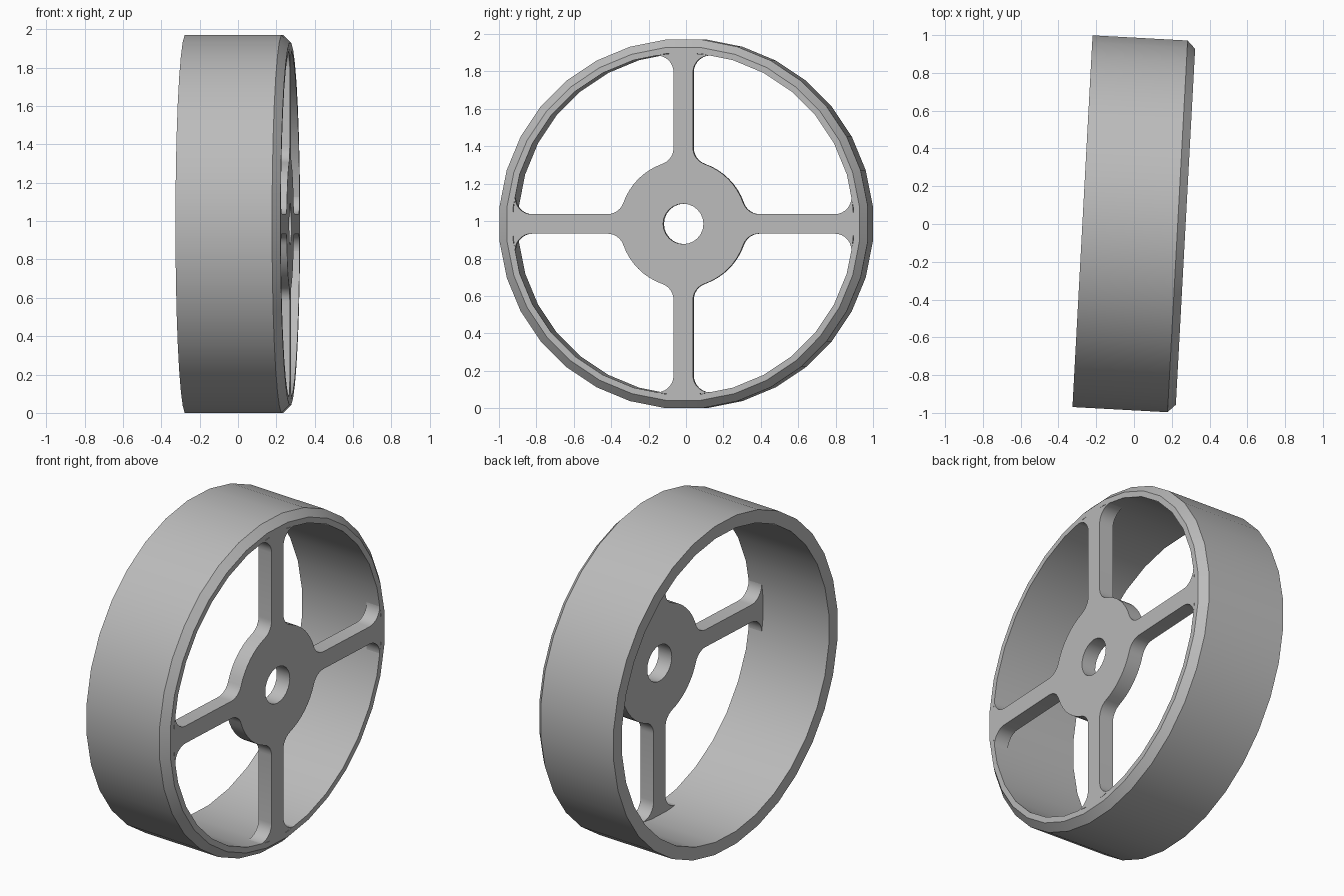
import bpy, bmesh
from math import sin, cos, pi, radians, sqrt, atan2

cube = bpy.data.objects.get("Cube")
if cube:
    bpy.data.objects.remove(cube, do_unlink=True)

HALF = 0.273          # half the wheel width
CENTRE_Z = 0.985
TURN = radians(-3.1)  # slight steer about the vertical
SIDES = 32

grey = bpy.data.materials.new("plain grey")
grey.use_nodes = True
grey.diffuse_color = (0.5, 0.5, 0.5, 1)
grey.node_tree.nodes["Principled BSDF"].inputs["Base Color"].default_value = (0.5, 0.5, 0.5, 1)


def finish(name, bm):
    bmesh.ops.recalc_face_normals(bm, faces=bm.faces)
    mesh = bpy.data.meshes.new(name)
    bm.to_mesh(mesh)
    bm.free()
    mesh.materials.append(grey)
    obj = bpy.data.objects.new(name, mesh)
    bpy.context.collection.objects.link(obj)
    obj.location.z = CENTRE_Z
    obj.rotation_euler.z = TURN
    bpy.ops.object.select_all(action='DESELECT')
    obj.select_set(True)
    bpy.context.view_layer.objects.active = obj
    bpy.ops.object.shade_smooth_by_angle(angle=radians(30))


def arc(cu, cv, r, start, end, steps):
    return [(cu + r * cos(start + (end - start) * i / steps),
             cv + r * sin(start + (end - start) * i / steps)) for i in range(steps + 1)]


# Rim: profile of (axial position, radius) turned about the axle
profile = [(-HALF, 0.915), (-HALF, 0.99), (HALF - 0.042, 0.99),
           (HALF, 0.948), (HALF, 0.915)]
bm = bmesh.new()
rings = []
for i in range(SIDES):
    a = 2 * pi * (i + 0.5) / SIDES
    rings.append([bm.verts.new((x, r * cos(a), r * sin(a))) for x, r in profile])
for i in range(SIDES):
    here, there = rings[i], rings[(i + 1) % SIDES]
    for j in range(len(profile)):
        k = (j + 1) % len(profile)
        bm.faces.new((here[j], here[k], there[k], there[j]))
finish("rim", bm)

# Hub and spokes: one filleted outline, flush with the chamfered side of the rim
HUB, HOLE, REACH, SPOKE, FILLET, DEPTH = 0.34, 0.108, 0.913, 0.052, 0.09, 0.09
v = SPOKE + FILLET
u_hub = sqrt((HUB + FILLET) ** 2 - v ** 2)
u_rim = sqrt((REACH - FILLET) ** 2 - v ** 2)
a_hub, a_rim = atan2(v, u_hub), atan2(v, u_rim)
half = arc(0, 0, HUB, pi / 4, a_hub, 4)[:-1]
half += arc(u_hub, v, FILLET, pi + a_hub, 1.5 * pi, 6)
half += arc(u_rim, v, FILLET, 1.5 * pi, 2 * pi + a_rim, 8)
half += arc(0, 0, REACH, a_rim, 0, 2)[1:]
# one spoke runs from one hub diagonal to the next
spoke = [(u, -w) for u, w in half] + half[-2:0:-1]
outline = []
for k in range(4):
    c, s = cos(k * pi / 2), sin(k * pi / 2)
    outline += [(u * c - w * s, u * s + w * c) for u, w in spoke]
hole = arc(0, 0, HOLE, 0, 2 * pi, 24)[:-1]

bm = bmesh.new()
edges = []
for loop in (outline, hole):
    verts = [bm.verts.new((HALF - DEPTH, y, z)) for y, z in loop]
    edges += [bm.edges.new((verts[i - 1], verts[i])) for i in range(len(verts))]
bmesh.ops.triangle_fill(bm, edges=edges, use_beauty=True)
out = bmesh.ops.extrude_face_region(bm, geom=bm.faces[:], use_keep_orig=True)
bmesh.ops.translate(bm, vec=(DEPTH, 0, 0),
                    verts=[g for g in out["geom"] if isinstance(g, bmesh.types.BMVert)])
finish("hub_and_spokes", bm)
